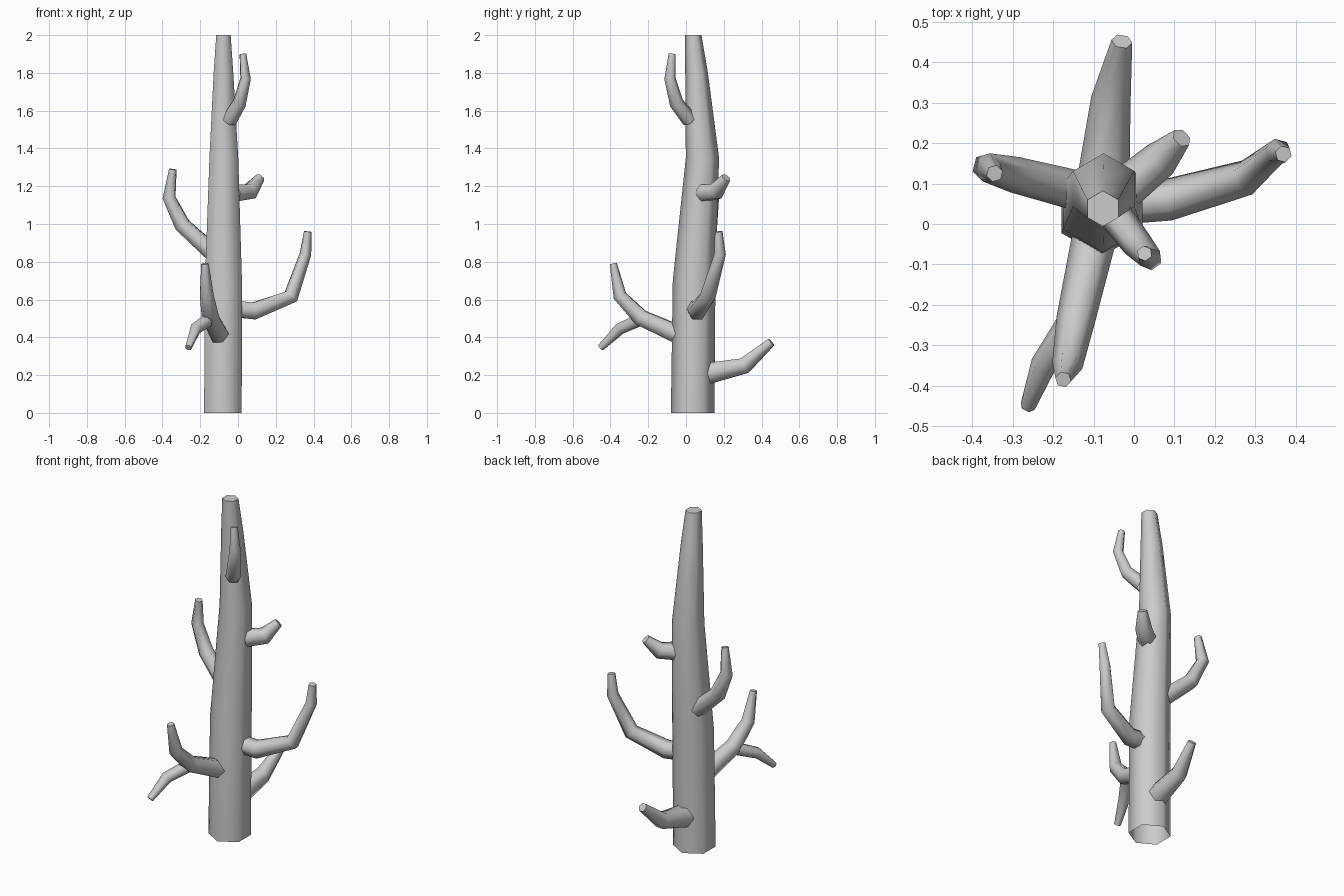
import bpy, bmesh, math
from mathutils import Vector

if "Cube" in bpy.data.objects:
    bpy.data.objects.remove(bpy.data.objects["Cube"])

SIDES = 6


def limb(name, stations, cap=True, level=False):
    """Loft six-sided rings along stations (x, y, z, radius); tip is capped, root open."""
    pts = [Vector(s[:3]) for s in stations]
    bm = bmesh.new()
    rings = []
    side = None
    for i, p in enumerate(pts):
        a = (p - pts[i - 1]).normalized() if i > 0 else Vector()
        b = (pts[i + 1] - p).normalized() if i < len(pts) - 1 else Vector()
        t = Vector((0, 0, 1)) if level else (a + b).normalized()
        if side is None:
            side = Vector((0, 1, 0)) if level else t.cross(Vector((0, 0, 1)))
        side = (side - t * side.dot(t)).normalized()
        up = t.cross(side)
        r = stations[i][3]
        rings.append([bm.verts.new(p + r * (math.cos(k * math.tau / SIDES) * side
                                            + math.sin(k * math.tau / SIDES) * up))
                      for k in range(SIDES)])
    for lo, hi in zip(rings, rings[1:]):
        for k in range(SIDES):
            n = (k + 1) % SIDES
            bm.faces.new((lo[k], lo[n], hi[n], hi[k]))
    if cap:
        bm.faces.new(rings[-1])
    me = bpy.data.meshes.new(name)
    bm.to_mesh(me)
    bm.free()
    ob = bpy.data.objects.new(name, me)
    bpy.context.collection.objects.link(ob)
    bpy.ops.object.select_all(action='DESELECT')
    ob.select_set(True)
    bpy.context.view_layer.objects.active = ob
    bpy.ops.object.shade_smooth_by_angle(angle=math.radians(65))
    return ob


# Trunk, open at the ground
limb("trunk", [(-.08, .035, 0, .115), (-.077, .043, .7, .113), (-.075, .087, 1.35, .088),
               (-.077, .056, 1.8, .06), (-.077, .038, 2, .044)], level=True)

# Branches, each rooted inside the trunk
limb("right_branch", [(-.02, .05, .55, .05), (.085, .06, .54, .052), (.28, .115, .615, .044),
                      (.357, .18, .84, .032), (.37, .173, .96, .021)])
limb("back_branch", [(-.075, .12, .21, .064), (-.057, .31, .25, .049), (-.03, .452, .375, .026)])
limb("left_branch", [(-.13, .08, .845, .05), (-.295, .122, .995, .045),
                     (-.365, .14, 1.14, .036), (-.345, .125, 1.29, .021)])
limb("front_branch", [(-.1, -.04, .415, .055), (-.145, -.24, .505, .048),
                      (-.165, -.35, .62, .038), (-.175, -.385, .79, .02)])
limb("front_twig", [(-.16, -.25, .49, .035), (-.225, -.35, .445, .032), (-.263, -.452, .345, .019)])
limb("stub_branch", [(-.02, .09, 1.165, .052), (.065, .16, 1.173, .047), (.118, .213, 1.245, .026)])
limb("top_branch", [(-.045, .02, 1.55, .042), (.008, -.05, 1.64, .038),
                    (.04, -.085, 1.77, .03), (.026, -.073, 1.9, .019)])
